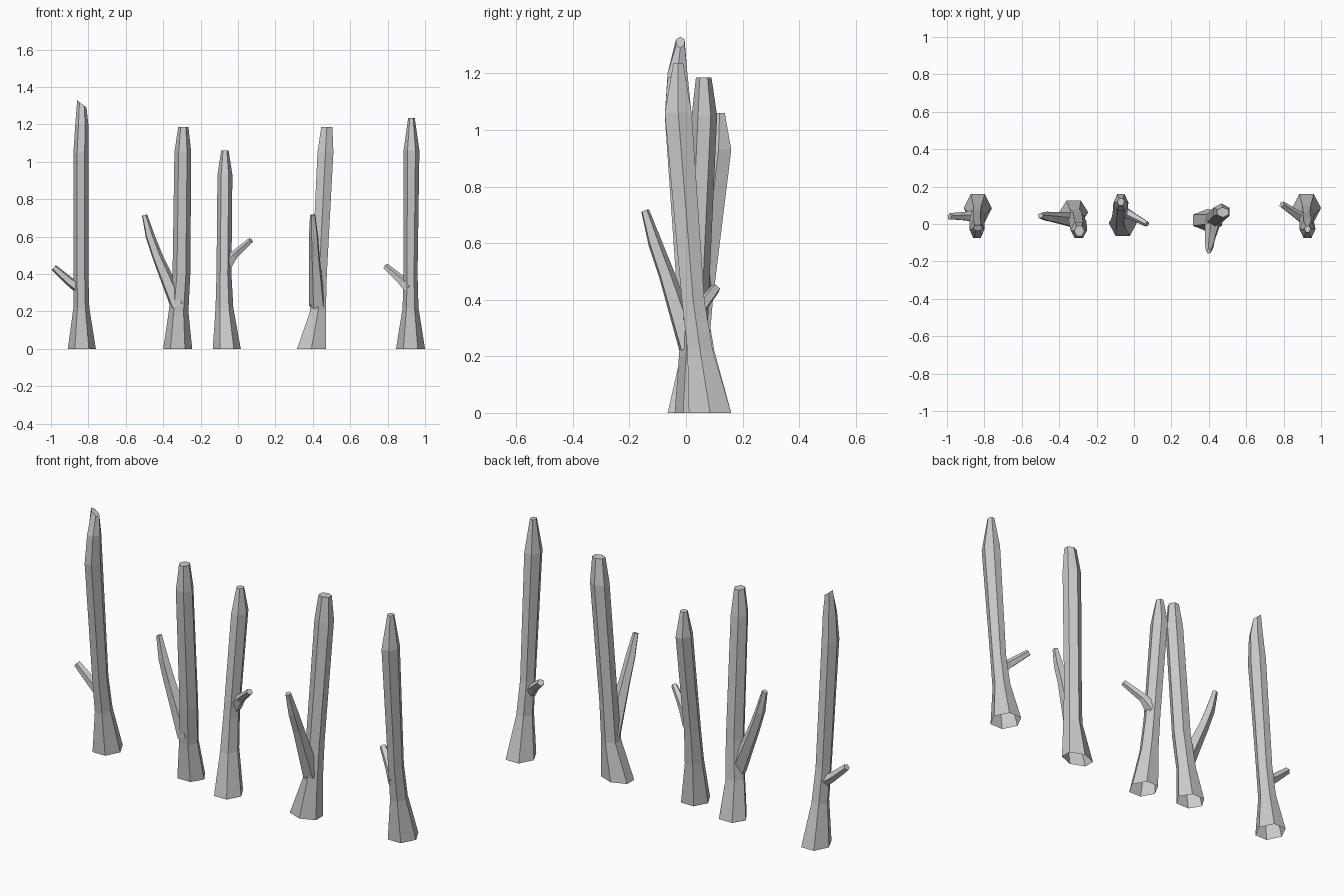
import bpy
import bmesh
from math import cos, sin, pi
from mathutils import Vector

if "Cube" in bpy.data.objects:
    bpy.data.objects.remove(bpy.data.objects["Cube"], do_unlink=True)

bark = bpy.data.materials.new("grey bark")
bark.use_nodes = True
grey = (0.6, 0.6, 0.6, 1)
bark.diffuse_color = grey
bark.node_tree.nodes["Principled BSDF"].inputs["Base Color"].default_value = grey


def skin(bm, rings):
    """Join matching rings with flat quads and cap the last one."""
    for low, high in zip(rings, rings[1:]):
        n = len(low)
        for i in range(n):
            j = (i + 1) % n
            bm.faces.new((low[i], low[j], high[j], high[i]))
    bm.faces.new(rings[-1])


def trunk(bm, sections, phase, slope):
    """Six-sided trunk, open at the foot; sections are x0, x1, y0, y1, z."""
    turn = phase * pi / 180
    rings = []
    for k, (x0, x1, y0, y1, z) in enumerate(sections):
        units = [Vector((cos(turn + i * pi / 3), sin(turn + i * pi / 3))) for i in range(6)]
        mx = max(u.x for u in units)
        my = max(u.y for u in units)
        tilt = slope if k == len(sections) - 1 else 0
        ring = []
        for u in units:
            px, py = u.x / mx, u.y / my
            ring.append(bm.verts.new(((x0 + x1) / 2 + px * (x1 - x0) / 2,
                                      (y0 + y1) / 2 + py * (y1 - y0) / 2, z - tilt * px)))
        rings.append(ring)
    skin(bm, rings)


def branch(bm, path):
    """Five-sided tapering branch; path points are x, y, z, radius."""
    points = [Vector(p[:3]) for p in path]
    rings = []
    for k, p in enumerate(points):
        along = (points[min(k + 1, len(points) - 1)] - points[max(k - 1, 0)]).normalized()
        side = along.cross(Vector((0, 0, 1))).normalized()
        up = side.cross(along)
        r = path[k][3]
        rings.append([bm.verts.new(p + r * (side * cos(i * 2 * pi / 5) + up * sin(i * 2 * pi / 5)))
                      for i in range(5)])
    skin(bm, rings)


def tree(name, sections, path, phase=0, slope=0.0):
    bm = bmesh.new()
    trunk(bm, sections, phase, slope)
    branch(bm, path)
    bmesh.ops.recalc_face_normals(bm, faces=bm.faces)
    mesh = bpy.data.meshes.new(name)
    bm.to_mesh(mesh)
    bm.free()
    mesh.materials.append(bark)
    bpy.context.collection.objects.link(bpy.data.objects.new(name, mesh))


# Tall trunk with a slanted, pointed break
tree("pointed_trunk",
     [(-.91, -.76, .01, .16, 0), (-.88, -.795, .01, .10, .22), (-.88, -.80, -.01, .07, .4),
      (-.88, -.80, -.075, .02, 1.05), (-.87, -.80, -.065, .005, 1.2),
      (-.86, -.81, -.035, -.005, 1.31)],
     [(-.84, .04, .32, .035), (-.90, .04, .36, .025), (-.985, .04, .435, .018)], slope=.02)

# Forked trunk leaning forward
tree("left_forked_trunk",
     [(-.40, -.245, 0, .125, 0), (-.37, -.265, -.01, .08, .2), (-.35, -.255, -.03, .06, .4),
      (-.34, -.25, -.075, .01, 1.05), (-.32, -.265, -.065, -.01, 1.185)],
     [(-.32, .02, .23, .045), (-.43, .035, .49, .03), (-.47, .04, .60, .026),
      (-.50, .045, .715, .015)])

# Short trunk leaning back
tree("short_trunk",
     [(-.135, .015, -.065, .075, 0), (-.12, -.025, -.015, .08, .22), (-.115, -.035, .01, .095, .4),
      (-.11, -.03, .07, .16, .93), (-.09, -.05, .10, .137, 1.06)],
     [(-.07, .065, .44, .04), (-.02, .05, .50, .024), (.07, 0, .58, .016)])

# Forked trunk with its branch to the front
tree("right_forked_trunk",
     [(.315, .47, -.04, .08, 0), (.385, .47, -.025, .075, .2), (.395, .475, -.01, .08, .4),
      (.425, .51, .02, .11, 1.05), (.445, .505, .035, .09, 1.185)],
     [(.425, .015, .23, .045), (.41, -.07, .49, .03), (.405, -.11, .60, .026),
      (.40, -.145, .715, .015)], phase=30)

# Straight trunk with a short twig
tree("straight_trunk",
     [(.845, 1.0, .01, .16, 0), (.88, .965, .005, .095, .22), (.885, .96, -.015, .065, .4),
      (.885, .97, -.075, .02, 1.06), (.91, .945, -.045, -.01, 1.235)],
     [(.92, .02, .32, .035), (.87, .05, .37, .025), (.79, .105, .44, .018)])
